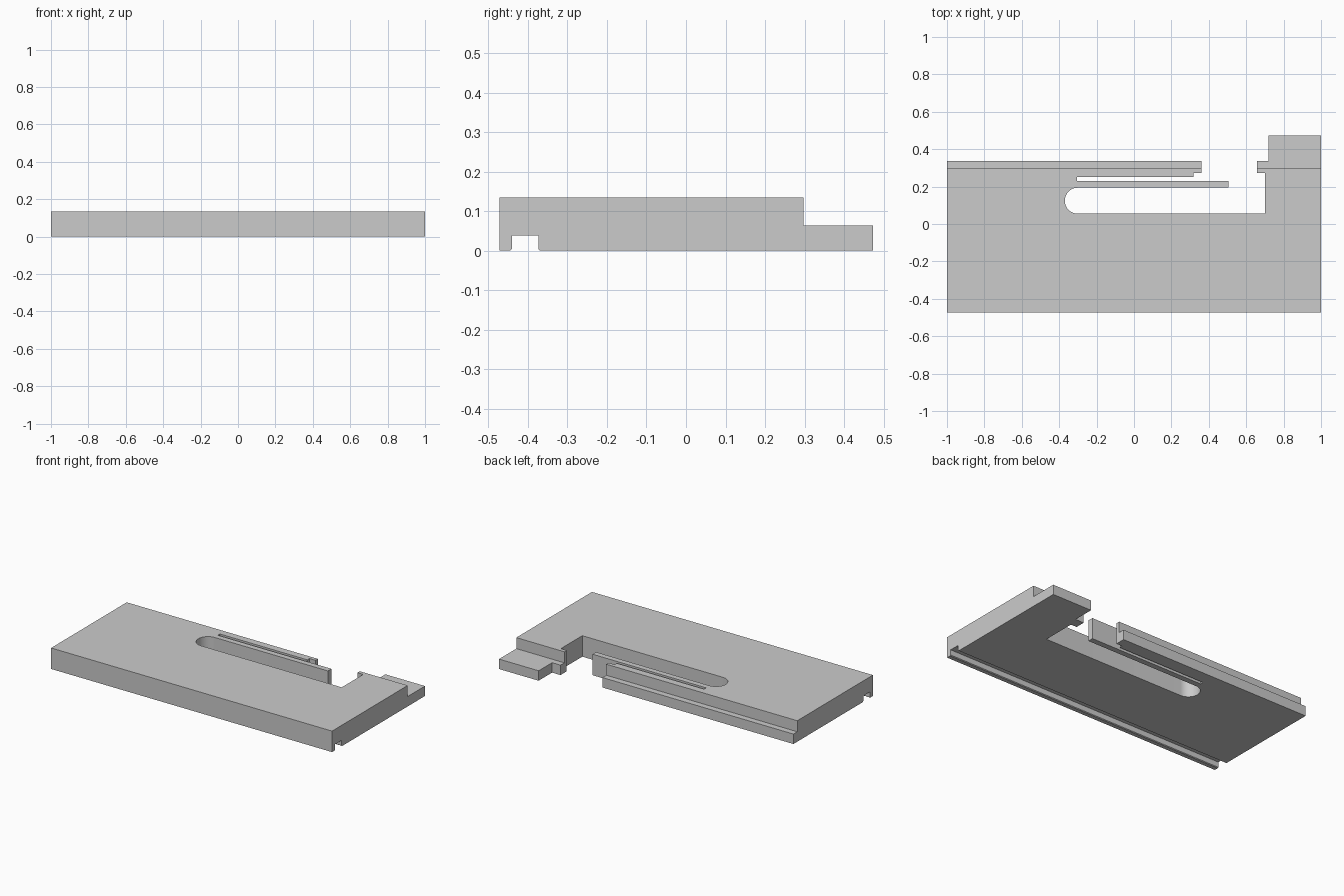
import bpy, bmesh, math

cube = bpy.data.objects.get("Cube")
if cube:
    bpy.data.objects.remove(cube, do_unlink=True)

grey = bpy.data.materials.new("plain grey")
grey.use_nodes = True
colour = (0.6, 0.6, 0.6, 1)
grey.diffuse_color = colour
grey.node_tree.nodes["Principled BSDF"].inputs["Base Color"].default_value = colour

TOP, STEP = 0.135, 0.064
FRONT, BACK = -0.472, 0.473


def prism(name, points, offset):
    """Extrude a closed outline by the given offset."""
    bm = bmesh.new()
    face = bm.faces.new([bm.verts.new(p) for p in points])
    out = bmesh.ops.extrude_face_region(bm, geom=[face])
    moved = [v for v in out["geom"] if isinstance(v, bmesh.types.BMVert)]
    bmesh.ops.translate(bm, vec=offset, verts=moved)
    bmesh.ops.recalc_face_normals(bm, faces=bm.faces)
    mesh = bpy.data.meshes.new(name)
    bm.to_mesh(mesh)
    bm.free()
    mesh.materials.append(grey)
    obj = bpy.data.objects.new(name, mesh)
    bpy.context.collection.objects.link(obj)
    return obj


def cut(target, cutter):
    """Subtract the cutter and remove it."""
    cutter.hide_render = True
    mod = target.modifiers.new("cut", 'BOOLEAN')
    mod.operation, mod.solver, mod.object = 'DIFFERENCE', 'EXACT', cutter
    bpy.context.view_layer.objects.active = target
    bpy.ops.object.modifier_apply(modifier=mod.name)
    bpy.data.objects.remove(cutter, do_unlink=True)


# Plate outline: left rail, slit, spring arm, rounded slot, right latch and tab
slot_low, slot_high = 0.055, 0.194
radius = (slot_high - slot_low) / 2
mid = (slot_high + slot_low) / 2
arc = []
for i in range(25):
    a = math.pi / 2 + math.pi * i / 24
    arc.append((-0.37 + radius + radius * math.cos(a), mid + radius * math.sin(a)))

outline = [(-1, FRONT), (-1, 0.336), (0.36, 0.336), (0.36, 0.273), (0.317, 0.273),
           (0.317, 0.251), (-0.304, 0.251), (-0.304, 0.23), (0.504, 0.23), (0.504, slot_high)]
outline += arc
outline += [(0.70, slot_low), (0.70, 0.273), (0.658, 0.273), (0.658, 0.336),
            (0.718, 0.336), (0.718, BACK), (1, BACK), (1, FRONT)]
plate = prism("slotted_plate", [(x, y, 0) for x, y in outline], (0, 0, TOP))

# Lowered step along the back
step = [(-1.1, 0.297), (1.1, 0.297), (1.1, 0.6), (-1.1, 0.6)]
cut(plate, prism("step_cutter", [(x, y, STEP) for x, y in step], (0, 0, 0.2)))

# Groove under the front edge with a slightly flared mouth
groove = [(-0.446, -0.01), (-0.446, 0), (-0.441, 0.004), (-0.441, 0.038),
          (-0.374, 0.038), (-0.374, 0.004), (-0.369, 0), (-0.369, -0.01)]
cut(plate, prism("groove_cutter", [(-1.1, y, z) for y, z in groove], (2.2, 0, 0)))

# Smooth the slot end while keeping the edges sharp
bpy.ops.object.select_all(action='DESELECT')
plate.select_set(True)
bpy.context.view_layer.objects.active = plate
bpy.ops.object.shade_smooth_by_angle(angle=math.radians(30))
